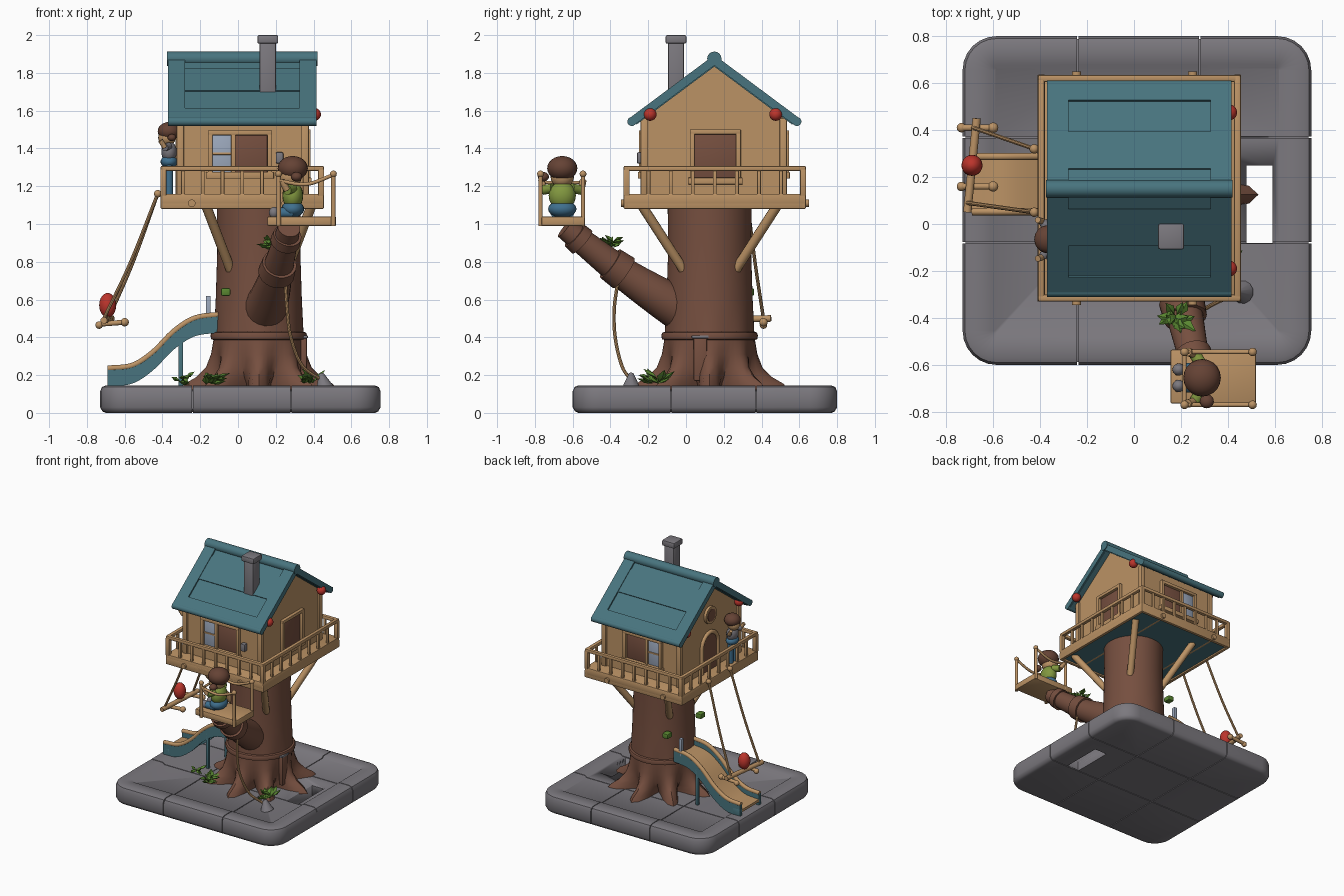
import bpy, bmesh, math, random
from mathutils import Vector as V, Matrix

if "Cube" in bpy.data.objects:
    bpy.data.objects.remove(bpy.data.objects["Cube"])

random.seed(4)
def material(name, c):
    m = bpy.data.materials.new(name)
    m.diffuse_color = (*c, 1)
    m.use_nodes = True
    m.node_tree.nodes["Principled BSDF"].inputs["Base Color"].default_value = m.diffuse_color
    return m
WOOD = material("tan wood", (.50, .29, .13))
BARK = material("brown bark", (.18, .078, .050))
TEAL = material("teal paint", (.065, .175, .21))
STONE = material("grey stone", (.20, .19, .21))
RED = material("red", (.50, .035, .025))
LEAF = material("leaf green", (.10, .24, .03))
SHIRT = material("olive shirt", (.22, .31, .05))
DENIM = material("blue denim", (.05, .16, .27))
GLASS = material("pale glass", (.33, .39, .50))
HAIR = material("dark brown hair", (.13, .055, .035))

def finish(bm, name, mat):
    bmesh.ops.recalc_face_normals(bm, faces=bm.faces)
    me = bpy.data.meshes.new(name)
    bm.to_mesh(me); bm.free()
    me.materials.append(mat)
    me.shade_smooth(); me.set_sharp_from_angle(angle=0.7)
    ob = bpy.data.objects.new(name, me)
    bpy.context.collection.objects.link(ob)
    return ob

def loft_bm(rings):
    bm = bmesh.new()
    vs = [[bm.verts.new(p) for p in r] for r in rings]
    n = len(vs[0])
    for a, b in zip(vs, vs[1:]):
        for i in range(n):
            bm.faces.new((a[i], a[(i + 1) % n], b[(i + 1) % n], b[i]))
    bm.faces.new(vs[0][::-1]); bm.faces.new(vs[-1])
    return bm

def loft(name, mat, rings):
    return finish(loft_bm(rings), name, mat)

def box(name, mat, lo, hi, bevel=.008):
    bm = bmesh.new()
    bmesh.ops.create_cube(bm, size=1)
    for v in bm.verts:
        v.co = [(l + h) / 2 + c * (h - l) for l, h, c in zip(lo, hi, v.co)]
    if bevel:
        bmesh.ops.bevel(bm, geom=bm.edges[:], offset=bevel, segments=2, affect='EDGES', profile=.5)
    return finish(bm, name, mat)

def ball(name, mat, c, r):
    bm = bmesh.new()
    bmesh.ops.create_uvsphere(bm, u_segments=20, v_segments=12, radius=1)
    bmesh.ops.transform(bm, verts=bm.verts, matrix=Matrix.Translation(c) @ Matrix.Diagonal((*r, 1)))
    return finish(bm, name, mat)

def smooth_path(pts, n=5):
    # Catmull-Rom resampling
    P = [V(p) for p in pts]
    P = [2 * P[0] - P[1]] + P + [2 * P[-1] - P[-2]]
    out = []
    for a, b, c, d in zip(P, P[1:], P[2:], P[3:]):
        for k in range(n):
            t = k / n
            out.append(.5 * (2 * b + (c - a) * t + (2 * a - 5 * b + 4 * c - d) * t * t + (3 * b - a - 3 * c + d) * t ** 3))
    return out + [P[-2]]

def tube(name, mat, pts, r0, r1=None, sides=12):
    pts = [V(p) for p in pts]
    r1 = r0 if r1 is None else r1
    rings, u = [], None
    for i, p in enumerate(pts):
        t = (pts[min(i + 1, len(pts) - 1)] - pts[max(i - 1, 0)]).normalized()
        u = t.orthogonal() if u is None else u - t * u.dot(t)
        u.normalize()
        w, r = t.cross(u), r0 + (r1 - r0) * i / (len(pts) - 1)
        rings.append([p + r * (u * math.cos(k * math.tau / sides) + w * math.sin(k * math.tau / sides)) for k in range(sides)])
    return loft(name, mat, rings)

def prism(name, mat, x0, x1, yz):
    return loft(name, mat, [[(x, y, z) for y, z in yz] for x in (x0, x1)])

# stone base: nine rounded blocks around a core, with one open gap on the right
def slab_ring(z, inset, x0=-.73, x1=.755, y0=-.6, y1=.8, r=.145):
    pts, q = [], r - inset
    for cx, cy, s in ((x1 - r, y1 - r, 0), (x0 + r, y1 - r, 1), (x0 + r, y0 + r, 2), (x1 - r, y0 + r, 3)):
        for k in range(7):
            a = (s + k / 6) * math.pi / 2
            pts.append((cx + q * math.cos(a), cy + q * math.sin(a), z))
    return pts
SLAB = ((0, .03), (.008, .012), (.03, 0), (.115, 0), (.137, .01), (.145, .03), (.145, .12), (.132, .137))
hole = box("gap_cutter", STONE, (.48, -.08, -.2), (.59, .25, .4), 0)
hole.hide_render = True
hole.hide_viewport = True
def cut(ob):
    m = ob.modifiers.new("gap", 'BOOLEAN')
    m.object, m.operation, m.solver = hole, 'DIFFERENCE', 'EXACT'
cut(loft("base_core", STONE, [slab_ring(.006, .04), slab_ring(.02, .012), slab_ring(.115, .012), slab_ring(.125, .04)]))
XS, YS = (-1, -.24, .28, 1), (-1, -.08, .37, 1)
for i in range(3):
    for j in range(3):
        bm = loft_bm([slab_ring(z, d) for z, d in SLAB])
        for k, s, sgn in ((0, XS[i], -1), (0, XS[i + 1], 1), (1, YS[j], -1), (1, YS[j + 1], 1)):
            co, no = V((0, 0, 0)), V((0, 0, 0))
            co[k], no[k] = s - sgn * .003, sgn
            bmesh.ops.bisect_plane(bm, geom=bm.verts[:] + bm.edges[:] + bm.faces[:], plane_co=co, plane_no=no, clear_outer=True)
            bmesh.ops.holes_fill(bm, edges=[e for e in bm.edges if e.is_boundary], sides=0)
        ob = finish(bm, f"base_block_{i}{j}", STONE)
        if (i, j) == (2, 1):
            cut(ob)

# trunk with flared roots, bark ring
CX, CY = .11, .125
rings = []
for z, r, lobe in ((.12, .29, .13), (.155, .28, .11), (.19, .265, .065), (.24, .25, .03), (.31, .243, .01),
                   (.4, .238, 0), (.6, .228, 0), (.85, .22, 0), (1.1, .222, 0)):
    rings.append([(CX + (r + lobe * math.cos(8 * a)) * math.cos(a), CY + (r + lobe * math.cos(8 * a)) * math.sin(a), z)
                  for a in (k * math.tau / 64 for k in range(64))])
loft("trunk", BARK, rings)
loft("trunk_ring", BARK, [[(CX + r * math.cos(k * math.tau / 48), CY + r * math.sin(k * math.tau / 48), z) for k in range(48)]
                          for z, r in ((.385, .235), (.39, .252), (.41, .256), (.425, .25), (.43, .235))])
box("trunk_hatch", BARK, (.33, .04, .17), (.365, .11, .4))
box("hatch_lintel", STONE, (.33, .03, .395), (.37, .12, .41), .004)
for i, y in enumerate((-.09, .33)):
    box(f"moss_{i}", LEAF, (-.09, y - .03, .62), (-.04, y + .03, .66))

# front branch with collars
tube("branch", BARK, smooth_path([(.12, .05, .50), (.17, -.15, .62), (.21, -.36, .76), (.27, -.64, .98)]), .125, .06, 20)
tube("branch_collar", BARK, [(.203, -.33, .74), (.22, -.40, .79)], .098, .092, 20)
tube("branch_tip_collar", BARK, [(.25, -.55, .905), (.262, -.59, .94)], .08, .076, 20)

# platform, beams and braces
PX0, PX1, PY0, PY1 = -.41, .455, -.33, .635
box("deck", WOOD, (PX0, PY0, 1.1), (PX1, PY1, 1.16))
box("deck_underside", TEAL, (PX0 + .02, PY0 + .02, 1.092), (PX1 - .02, PY1 - .02, 1.101), 0)
for n, lo, hi in (("front", (PX0, PY0), (PX1, PY0 + .025)), ("back", (PX0, PY1 - .025), (PX1, PY1)),
                  ("left", (PX0, PY0), (PX0 + .025, PY1)), ("right", (PX1 - .025, PY0), (PX1, PY1))):
    box(f"{n}_rim_board", WOOD, (*lo, 1.08), (*hi, 1.14), .006)
for i, x in enumerate((-.245, .25)):
    tube(f"deck_beam_{i}", WOOD, [(x, PY0 - .015, 1.11), (x, PY1 + .015, 1.11)], .02)
for sx in (-1, 1):
    for sy in (-1, 1):
        tube(f"brace_{sx}_{sy}", WOOD, [(CX + sx * .15, CY + sy * .14, .76), (CX + sx * .28, CY + sy * .36, 1.1)], .026)

# railing
corners = [(PX0 + .015, PY0 + .015), (PX1 - .015, PY0 + .015), (PX1 - .015, PY1 - .015), (PX0 + .015, PY1 - .015)]
for s in range(4):
    a, b = V((*corners[s], 0)), V((*corners[(s + 1) % 4], 0))
    lo, hi = [min(p, q) for p, q in zip(a, b)], [max(p, q) for p, q in zip(a, b)]
    box(f"top_rail_{s}", WOOD, (lo[0] - .015, lo[1] - .015, 1.28), (hi[0] + .015, hi[1] + .015, 1.308))
    for k in range(8):
        p, w = a.lerp(b, k / 8), .016 if k == 0 else .01
        box(f"baluster_{s}_{k}", WOOD, (p.x - w, p.y - w, 1.15), (p.x + w, p.y + w, 1.29), .004)

# house walls and corner posts
prism("house", WOOD, -.31, .36, [(-.225, 1.15), (.52, 1.15), (.52, 1.56), (.15, 1.84), (-.225, 1.56)])
for x in (-.305, .355):
    for y in (-.22, .515):
        box("corner_post", WOOD, (x - .02, y - .02, 1.15), (x + .02, y + .02, 1.56))
        ball("red_lantern", RED, (x + (.05 if x > 0 else -.03), y + (.03 if y < 0 else -.04), 1.58), (.034, .034, .034))

# windows: outward axis (0 = x, 1 = y), wall plane, direction, span, glass part
def window(name, axis, plane, d, u0, u1, z0, z1, glass):
    def part(n, mat, a, b, c, e, depth):
        p = sorted((plane - d * .01, plane + d * depth))
        lo, hi = ((p[0], a, c), (p[1], b, e)) if axis == 0 else ((a, p[0], c), (b, p[1], e))
        box(f"{name}_{n}", mat, lo, hi, .003)
    t = .025
    part("sill", WOOD, u0 - .01, u1 + .01, z0 - .01, z0 + t, .03)
    part("head", WOOD, u0, u1, z1 - t, z1, .025)
    part("jamb_a", WOOD, u0, u0 + t, z0, z1, .025)
    part("jamb_b", WOOD, u1 - t, u1, z0, z1, .025)
    part("opening", BARK, u0 + t, u1 - t, z0, z1 - t, .004)
    if glass:
        m = u0 + (u1 - u0) * .4
        part("pane", GLASS, u0 + t, m, z0, z1 - t, .008)
        part("mullion", WOOD, m - .012, m + .012, z0, z1, .02)
        part("bar", WOOD, u0 + t, m, (z0 + z1) / 2 - .006, (z0 + z1) / 2 + .006, .014)
window("front_window", 1, -.225, -1, -.16, .18, 1.25, 1.495, True)
window("back_window", 1, .52, 1, -.16, .18, 1.25, 1.495, True)
window("side_window", 0, .36, 1, .02, .29, 1.22, 1.50, False)
box("wall_lantern", STONE, (.20, -.26, 1.32), (.24, -.22, 1.38))

# arched door and round window on the left gable
arch = [(.15 + .1 * math.cos(k * math.pi / 12), 1.36 + .1 * math.sin(k * math.pi / 12)) for k in range(13)]
prism("door", BARK, -.317, -.30, [(.25, 1.15)] + arch + [(.05, 1.15)])
tube("door_frame", WOOD, [(-.315, y, z) for y, z in [(.25, 1.15)] + arch + [(.05, 1.15)]], .016)
tube("round_window_frame", WOOD, [(-.30, .15, 1.6), (-.33, .15, 1.6)], .068, sides=24)
tube("round_window_pane", BARK, [(-.30, .15, 1.6), (-.335, .15, 1.6)], .048, sides=24)

# roof: two slabs with raised borders, ridge cap
RY, RX0, RX1 = .15, -.37, .415
for n, s in (("front", -1), ("back", 1)):
    def slope(t, h):
        return (RY + s * (.45 * t + .59 * h), 1.895 - .335 * t + .8 * h)
    def roof_part(nm, x0, x1, t0, t1, h0, h1):
        prism(f"{n}_roof_{nm}", TEAL, x0, x1, [slope(t0, h0), slope(t1, h0), slope(t1, h1), slope(t0, h1)])
    roof_part("slab", RX0 + .01, RX1 - .01, 0, .98, -.05, -.012)
    roof_part("left_border", RX0, RX0 + .09, 0, 1, -.045, 0)
    roof_part("right_border", RX1 - .09, RX1, 0, 1, -.045, 0)
    roof_part("eave_border", RX0, RX1, .84, 1, -.045, 0)
    roof_part("course", RX0 + .09, RX1 - .09, .2, .55, -.02, -.005)
    tube(f"{n}_eave_roll", TEAL, [(RX0, *slope(1, -.022)), (RX1, *slope(1, -.022))], .024)
tube("ridge_cap", TEAL, [(RX0 - .005, RY, 1.875), (RX1 + .005, RY, 1.875)], .038, sides=16)

# chimney
box("chimney", STONE, (.115, -.095, 1.62), (.2, -.01, 1.98))
box("chimney_cap", STONE, (.103, -.108, 1.955), (.213, .002, 2.0))

# slide: teal sides, tan bed and tan edge rolls
path = smooth_path([(-.10, 0, .52), (-.23, 0, .50), (-.34, 0, .43), (-.45, 0, .32), (-.56, 0, .25), (-.69, 0, .235)])
def strip(name, mat, y0, y1, top, bot):
    loft(name, mat, [[(p.x, y0, p.z - top), (p.x, y1, p.z - top), (p.x, y1, p.z - bot), (p.x, y0, p.z - bot)] for p in path])
strip("slide_bed", WOOD, .05, .29, .045, .065)
for i, y in enumerate((.04, .275)):
    strip(f"slide_side_{i}", TEAL, y, y + .025, 0, .095)
    tube(f"slide_edge_{i}", WOOD, [(p.x, y + .0125, p.z) for p in path], .016)
    box(f"slide_leg_{i}", TEAL, (-.315, y, .13), (-.29, y + .025, .42), .004)
    box(f"slide_foot_{i}", TEAL, (-.69, y, .13), (-.62, y + .025, .2), .004)
box("slide_gate_post", GLASS, (-.17, .27, .48), (-.145, .30, .62), .004)

# swing
for i, (a, b) in enumerate((((-.425, .32, 1.16), (-.685, .41, .5)), ((-.425, .05, 1.16), (-.71, .09, .5)))):
    tube(f"swing_rope_{i}", WOOD, smooth_path([a, V(a).lerp(V(b), .5) + V((0, 0, -.03)), b]), .009, sides=8)
    ball(f"swing_knot_{i}", WOOD, a, (.02, .02, .02))
    y = (.41, .16)[i]
    tube(f"swing_crossbar_{i}", WOOD, [(-.73, y, .47), (-.6, y, .48)], .014)
    ball(f"swing_bar_end_{i}", WOOD, (-.6, y, .48), (.022, .022, .022))
    ball(f"swing_bar_tip_{i}", WOOD, (-.735, y, .465), (.02, .02, .02))
tube("swing_bar", WOOD, [(-.71, .05, .49), (-.67, .45, .50)], .018)
ball("swing_cushion", RED, (-.69, .25, .57), (.045, .045, .065))

# lookout seat on the branch
box("lookout_board", WOOD, (.155, -.765, .99), (.52, -.535, 1.04))
for x, y in ((.505, -.77), (.505, -.545), (.215, -.545), (.215, -.77)):
    tube("lookout_post", WOOD, [(x, y, .99), (x, y, 1.265)], .012)
    ball("lookout_knob", WOOD, (x, y, 1.265), (.018, .018, .018))
for y in (-.77, -.545):
    tube("lookout_rail", WOOD, smooth_path([(.215, y, 1.23), (.36, y, 1.21), (.505, y, 1.26)]), .01)
tube("lookout_side_rail", WOOD, [(.215, -.77, 1.22), (.215, -.545, 1.22)], .009)

# two figures facing left
def figure(n, x, y, z, s, shirt):
    def b(part, mat, c, r):
        ball(f"{n}_{part}", mat, (x + c[0] * s, y + c[1] * s, z + c[2] * s), [k * s for k in r])
    b("hair", HAIR, (0, 0, .235), (.08, .08, .065))
    b("ponytail", HAIR, (.02, -.1, .19), (.03, .03, .025))
    b("face", WOOD, (-.015, 0, .19), (.062, .062, .06))
    b("torso", shirt, (0, 0, .09), (.055, .072, .075))
    b("hips", DENIM, (0, 0, .02), (.06, .075, .045))
    for side in (-1, 1):
        p = [(x, y + side * .05 * s, z + .13 * s), (x - .03 * s, y + side * .1 * s, z + .12 * s)]
        tube(f"{n}_sleeve", shirt, p, .026 * s)
        tube(f"{n}_forearm", WOOD, [p[1], (x - .06 * s, y + side * .11 * s, z + .17 * s)], .018 * s)
figure("sitter", .29, -.655, 1.06, 1, SHIRT)
for y in (-.69, -.62):
    tube("sitter_leg", DENIM, [(.29, y, 1.06), (.21, y, 1.06)], .028)
    ball("sitter_shoe", STONE, (.19, y, 1.06), (.026, .026, .03))
figure("stander", -.365, -.065, 1.315, .75, STONE)
for y in (-.09, -.04):
    tube("stander_leg", DENIM, [(-.365, y, 1.16), (-.365, y, 1.33)], .022)

# mooring rope and stone anchor
tube("hanging_rope", WOOD, smooth_path([(.25, -.36, .70), (.26, -.38, .55), (.28, -.375, .4), (.34, -.34, .25), (.45, -.29, .17)]), .009, sides=8)
tube("rope_anchor", STONE, [(.46, -.29, .13), (.44, -.29, .21)], .05, .012)

# leaf clumps
def clump(name, c, n, length):
    bm = bmesh.new()
    for k in range(n):
        a, e = random.uniform(0, math.tau), random.uniform(.05, .75)
        d = V((math.cos(a) * math.cos(e), math.sin(a) * math.cos(e), math.sin(e)))
        side, L = d.cross(V((0, 0, 1))).normalized(), length * random.uniform(.7, 1.1)
        up = side.cross(d) * .012
        o = V(c) + V((random.uniform(-.03, .03), random.uniform(-.03, .03), random.uniform(0, .04)))
        mid = o + d * L * .5
        q = [bm.verts.new(p) for p in (o, mid + side * L * .28, o + d * L, mid - side * L * .28, mid + up, mid - up)]
        for i in range(4):
            bm.faces.new((q[i], q[(i + 1) % 4], q[4]))
            bm.faces.new((q[(i + 1) % 4], q[i], q[5]))
    finish(bm, name, LEAF)
clump("branch_leaves", (.17, -.41, .87), 16, .09)
clump("left_bush", (-.14, -.18, .15), 16, .09)
clump("far_left_bush", (-.28, -.10, .15), 8, .07)
clump("right_bush", (.37, -.15, .15), 16, .09)
